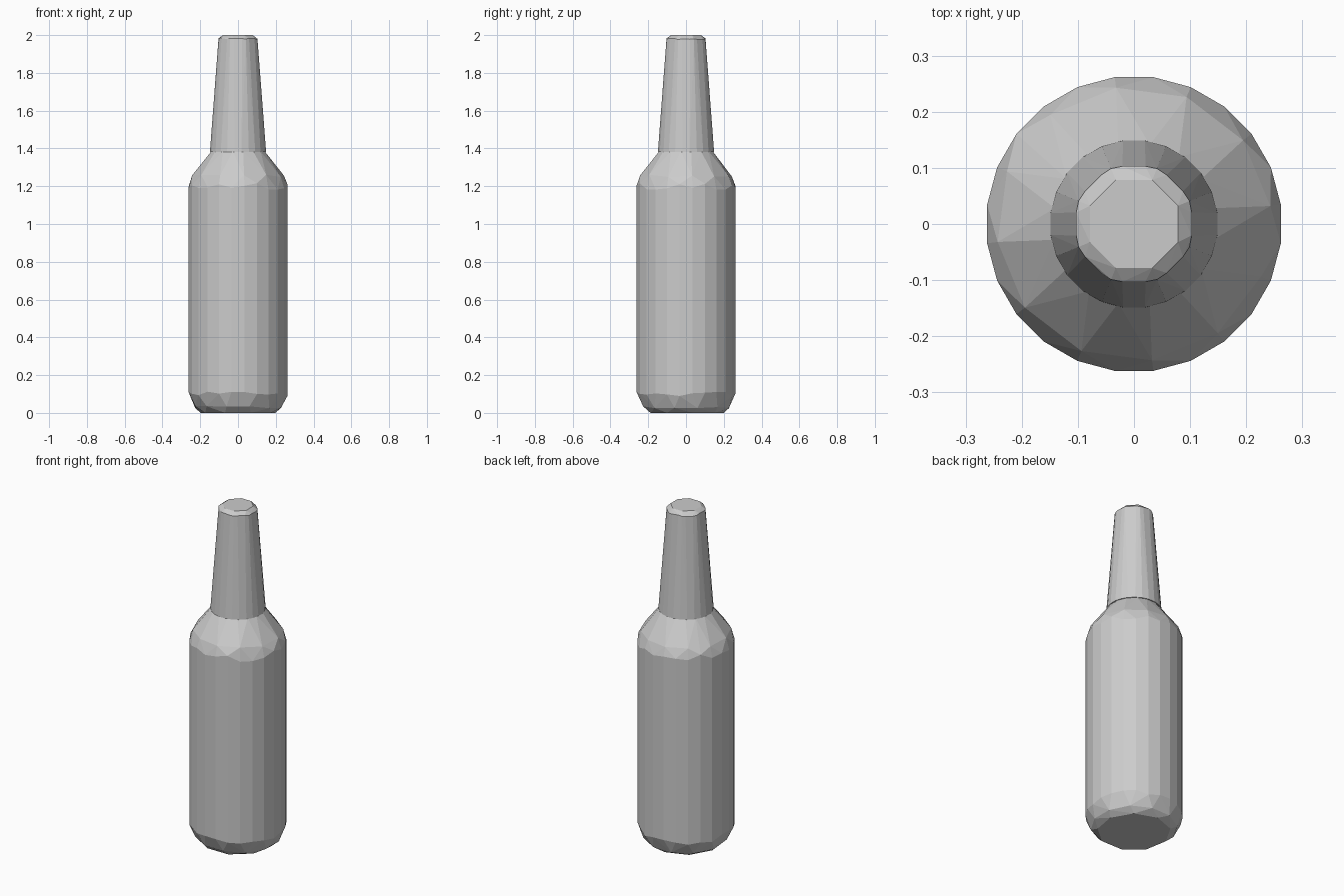
import bpy, bmesh, math, random

random.seed(4)
if "Cube" in bpy.data.objects:
    bpy.data.objects.remove(bpy.data.objects["Cube"], do_unlink=True)

grey = bpy.data.materials.new("plain grey")
grey.use_nodes = True
colour = (0.6, 0.6, 0.6, 1)
grey.diffuse_color = colour
grey.node_tree.nodes["Principled BSDF"].inputs["Base Color"].default_value = colour


def faceted_solid(name, rings):
    """Convex faceted solid from rings of (radius, z, sides, phase, z jitter)."""
    bm = bmesh.new()
    for radius, z, sides, phase, jitter in rings:
        for i in range(sides):
            a = math.tau * (i + phase) / sides
            bm.verts.new((radius * math.cos(a), radius * math.sin(a),
                          z + random.uniform(-jitter, jitter)))
    hull = bmesh.ops.convex_hull(bm, input=bm.verts)
    spare = {v for v in hull["geom_interior"] + hull["geom_unused"]
             if isinstance(v, bmesh.types.BMVert)}
    bmesh.ops.delete(bm, geom=list(spare), context="VERTS")
    bmesh.ops.dissolve_limit(bm, angle_limit=0.01, verts=bm.verts, edges=bm.edges)
    bmesh.ops.recalc_face_normals(bm, faces=bm.faces)
    mesh = bpy.data.meshes.new(name)
    bm.to_mesh(mesh)
    bm.free()
    mesh.materials.append(grey)
    obj = bpy.data.objects.new(name, mesh)
    bpy.context.collection.objects.link(obj)
    return obj


# Body with chamfered base and sloping shoulder
faceted_solid("bottle_body", [
    (0.20, 0.0, 9, 0.25, 0.0),
    (0.235, 0.03, 12, 0.5, 0.008),
    (0.264, 0.10, 24, 0.5, 0.015),
    (0.264, 1.20, 24, 0.5, 0.02),
    (0.245, 1.255, 12, 0.25, 0.006),
    (0.144, 1.385, 16, 0.5, 0.0),
])

# Tapered neck with a slightly domed octagonal top
faceted_solid("bottle_neck", [
    (0.150, 1.382, 24, 0.5, 0.0),
    (0.107, 1.98, 8, 0.5, 0.004),
    (0.105, 1.98, 16, 0.5, 0.004),
    (0.085, 2.0, 8, 0.5, 0.0),
])
